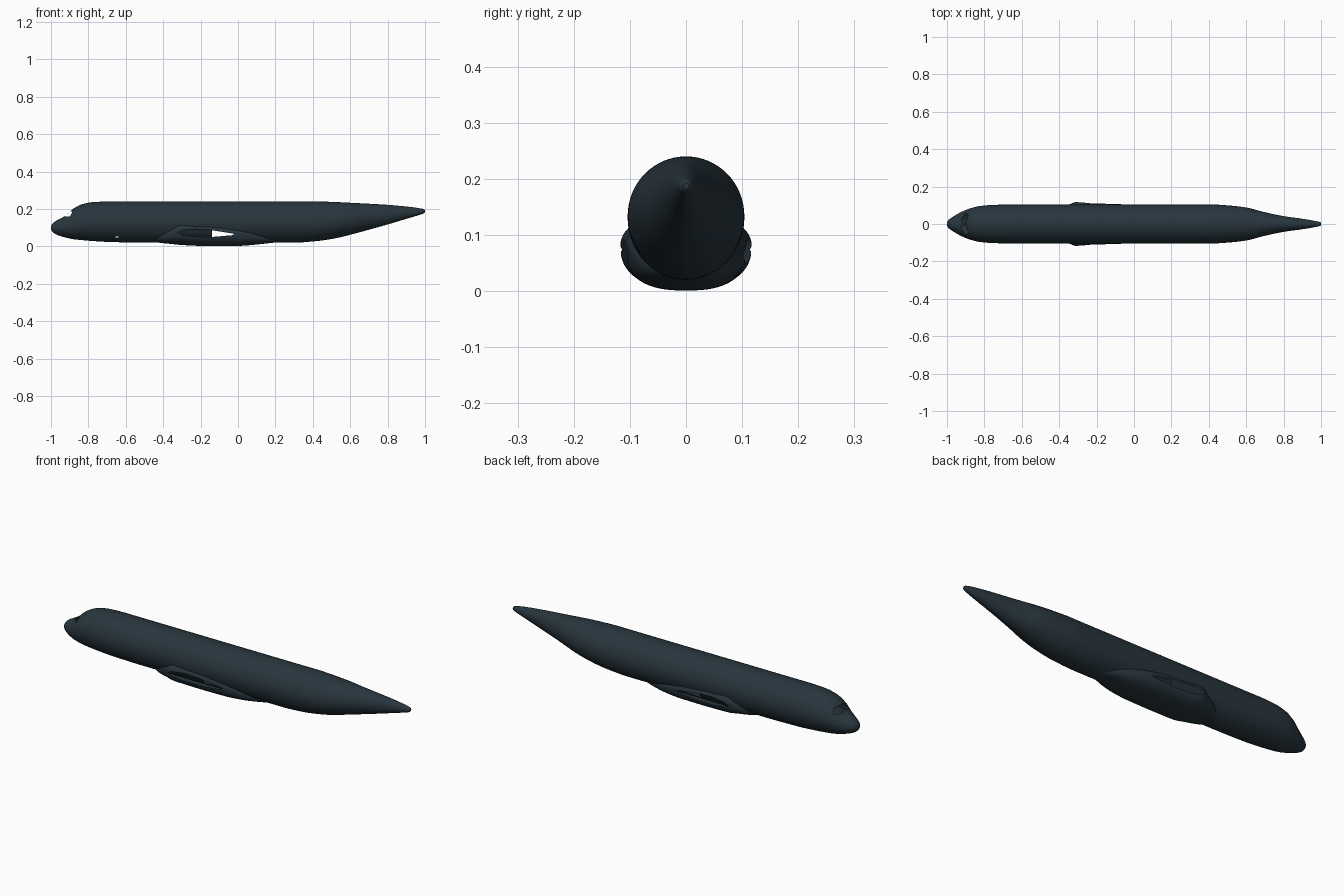
import bpy, bmesh, math
from mathutils import Vector

if "Cube" in bpy.data.objects:
    bpy.data.objects.remove(bpy.data.objects["Cube"], do_unlink=True)

# Single dark slate paint
paint = bpy.data.materials.new("dark slate paint")
paint.use_nodes = True
COLOUR = (0.021, 0.036, 0.047, 1)
paint.diffuse_color = COLOUR
paint.node_tree.nodes["Principled BSDF"].inputs["Base Color"].default_value = COLOUR


def refine(stations, steps):
    """Fill in stations with a monotone cubic along x."""
    n = len(stations)
    out = []

    def slope(i, k):
        if i in (0, n - 1):
            j = min(i, n - 2)
            return (stations[j + 1][k] - stations[j][k]) / (stations[j + 1][0] - stations[j][0])
        a, b = slope_between(i - 1, k), slope_between(i, k)
        return 0 if a * b <= 0 else 2 * a * b / (a + b)

    def slope_between(i, k):
        p, q = stations[i], stations[i + 1]
        return (q[k] - p[k]) / (q[0] - p[0])

    for i in range(n - 1):
        p, q = stations[i], stations[i + 1]
        h = q[0] - p[0]
        for s in range(steps):
            t = s / steps
            row = [p[0] + h * t]
            for k in range(1, len(p)):
                row.append((2*t**3 - 3*t*t + 1) * p[k] + (t**3 - 2*t*t + t) * h * slope(i, k)
                           + (3*t*t - 2*t**3) * q[k] + (t**3 - t*t) * h * slope(i + 1, k))
            out.append(row)
    out.append(list(stations[-1]))
    return out


def loft(stations, section, segments=64):
    """Skin closed rings along x and cap both ends."""
    bm = bmesh.new()
    rings = []
    for row in stations:
        ring = []
        for i in range(segments):
            y, z = section(row, 2 * math.pi * i / segments)
            ring.append(bm.verts.new((row[0], y, z)))
        rings.append(ring)
    for a, b in zip(rings, rings[1:]):
        for i in range(segments):
            j = (i + 1) % segments
            bm.faces.new((a[i], a[j], b[j], b[i]))
    bm.faces.new(rings[0])
    bm.faces.new(rings[-1])
    bmesh.ops.recalc_face_normals(bm, faces=bm.faces)
    return bm


def cut_opening(bm, outline, keep_middle=0.0):
    """Open the skin on both sides inside a convex outline in x and z."""
    pts = [Vector((x, 0, z)) for x, z in outline]
    mid = sum(pts, Vector()) / len(pts)
    lo = [min(p[k] for p in pts) for k in (0, 2)]
    hi = [max(p[k] for p in pts) for k in (0, 2)]

    def nearby():
        found = []
        for f in bm.faces:
            xs = [v.co.x for v in f.verts]
            zs = [v.co.z for v in f.verts]
            if max(xs) > lo[0] and min(xs) < hi[0] and max(zs) > lo[1] and min(zs) < hi[1]:
                found.append(f)
        return found

    planes = []
    for p, q in zip(pts, pts[1:] + pts[:1]):
        normal = (q - p).cross(Vector((0, 1, 0))).normalized()
        if normal.dot(mid - p) > 0:
            normal = -normal
        planes.append((p, normal))
    cuts = list(planes)
    if keep_middle:
        cuts += [(Vector((0, s * keep_middle, 0)), Vector((0, 1, 0))) for s in (-1, 1)]
    for p, normal in cuts:
        faces = nearby()
        geom = faces + list({e for f in faces for e in f.edges}) + list({v for f in faces for v in f.verts})
        bmesh.ops.bisect_plane(bm, geom=geom, plane_co=p, plane_no=normal, dist=1e-6)
    doomed = []
    for f in nearby():
        c = f.calc_center_median()
        if abs(c.y) >= keep_middle and all((c - p).dot(nm) < 0 for p, nm in planes):
            doomed.append(f)
    bmesh.ops.delete(bm, geom=doomed, context='FACES')


def finish(bm, name):
    mesh = bpy.data.meshes.new(name)
    bm.to_mesh(mesh)
    bm.free()
    mesh.materials.append(paint)
    obj = bpy.data.objects.new(name, mesh)
    bpy.context.collection.objects.link(obj)
    bpy.ops.object.select_all(action='DESELECT')
    obj.select_set(True)
    bpy.context.view_layer.objects.active = obj
    bpy.ops.object.shade_smooth_by_angle(angle=math.radians(40))
    return obj


# Fuselage stations: x, top, bottom, half width
body = [
    (-1, .104, .094, .006), (-.995, .117, .081, .018), (-.98, .132, .068, .031),
    (-.95, .148, .055, .050), (-.92, .166, .047, .066), (-.88, .202, .038, .082),
    (-.83, .226, .033, .095), (-.77, .237, .028, .101), (-.68, .24, .023, .104),
    (-.5, .24, .02, .104), (.3, .24, .02, .104), (.42, .24, .028, .104),
    (.52, .237, .043, .098), (.6, .233, .062, .088), (.7, .228, .089, .063),
    (.8, .222, .117, .042), (.9, .213, .147, .028), (.97, .204, .168, .016),
    (.995, .198, .177, .010), (1, .193, .182, .005),
]


def body_section(row, a):
    x, top, bottom, half = row
    return half * math.cos(a), (top + bottom) / 2 + (top - bottom) / 2 * math.sin(a)


# Wing root outline and the part of it that runs right through the body
wing_upper = [(-.325, .074), (-.30, .086), (-.23, .092), (-.14, .086), (-.025, .068)]
wing_lower = [(-.025, .06), (-.14, .05), (-.24, .052), (-.30, .062)]
through = wing_upper[-2:] + wing_lower[:2]

fuselage = loft(refine(body, 5), body_section)
cut_opening(fuselage, through)
cut_opening(fuselage, [(-.925, .160), (-.898, .160), (-.886, .184), (-.898, .189)], keep_middle=.004)
cut_opening(fuselage, [(-.655, .046), (-.64, .046), (-.64, .054), (-.655, .054)])
finish(fuselage, "fuselage")

# Belly fairing stations: x, bottom, half width, widest height, rise above it
belly = [
    (-.46, .024, .040, .045, .01), (-.41, .018, .078, .06, .025), (-.35, .012, .103, .075, .045),
    (-.31, .008, .117, .082, .063), (-.22, .003, .112, .080, .063), (-.12, .001, .108, .078, .06),
    (-.03, .001, .103, .072, .05), (.06, .006, .092, .062, .035), (.14, .014, .07, .05, .02),
    (.22, .023, .035, .04, .01),
]


def belly_section(row, a):
    x, bottom, half, middle, rise = row
    c, s = math.cos(a), math.sin(a)
    if s >= 0:
        return half * c, middle + rise * s
    power = 2 / 2.6
    return math.copysign(half * abs(c) ** power, c), middle - (middle - bottom) * abs(s) ** power


fairing = loft(refine(belly, 5), belly_section)
cut_opening(fairing, wing_upper + wing_lower)
# The fairing is an open trough under the body
hidden = [f for f in fairing.faces if f.calc_center_median().z > .1 and abs(f.calc_center_median().y) < .07]
bmesh.ops.delete(fairing, geom=hidden, context='FACES')
finish(fairing, "belly_fairing")
